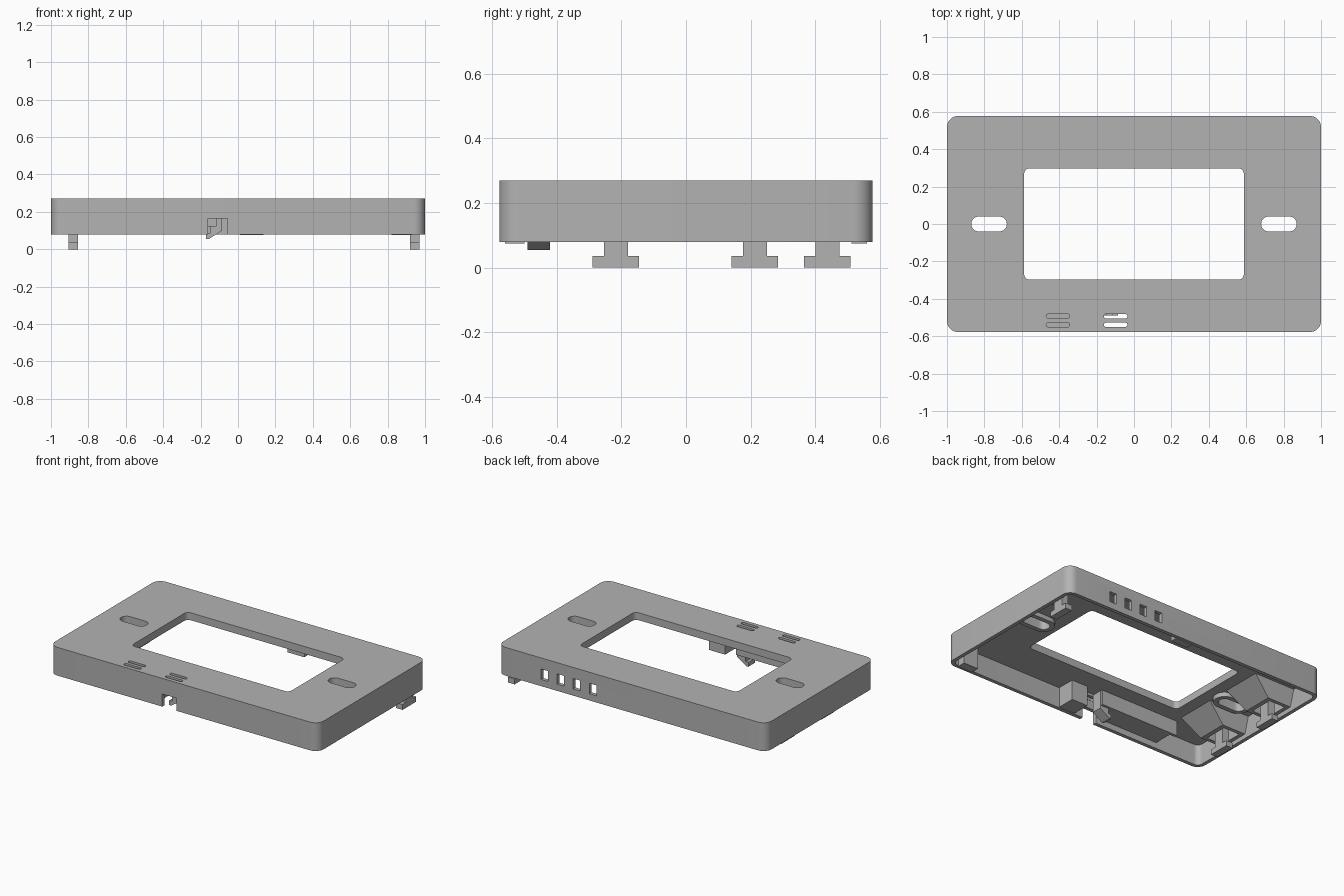
import bpy, bmesh, math
from mathutils import Vector

if "Cube" in bpy.data.objects:
    bpy.data.objects.remove(bpy.data.objects["Cube"], do_unlink=True)

GREY = (0.45, 0.45, 0.45, 1)
grey = bpy.data.materials.new("plain grey plastic")
grey.use_nodes = True
grey.diffuse_color = GREY
grey.node_tree.nodes["Principled BSDF"].inputs["Base Color"].default_value = GREY

LOW, TOP, PLATE = 0.08, 0.27, 0.22
WALL = 0.025


def prism(name, points, direction):
    """Extrude a flat outline along a direction."""
    bm = bmesh.new()
    face = bm.faces.new([bm.verts.new(p) for p in points])
    moved = bmesh.ops.extrude_face_region(bm, geom=[face])["geom"]
    verts = [v for v in moved if isinstance(v, bmesh.types.BMVert)]
    bmesh.ops.translate(bm, verts=verts, vec=Vector(direction))
    bmesh.ops.recalc_face_normals(bm, faces=bm.faces)
    mesh = bpy.data.meshes.new(name)
    bm.to_mesh(mesh)
    bm.free()
    ob = bpy.data.objects.new(name, mesh)
    bpy.context.collection.objects.link(ob)
    mesh.materials.append(grey)
    return ob


def box(name, x0, x1, y0, y1, z0, z1):
    outline = [(x0, y0, z0), (x1, y0, z0), (x1, y1, z0), (x0, y1, z0)]
    return prism(name, outline, (0, 0, z1 - z0))


def rounded(name, cx, cy, w, d, r, z0, z1, steps=8):
    """Upright block with rounded corners."""
    pts = []
    for q, (sx, sy) in enumerate([(1, 1), (-1, 1), (-1, -1), (1, -1)]):
        ox, oy = cx + sx * (w / 2 - r), cy + sy * (d / 2 - r)
        for i in range(steps + 1):
            a = (q + i / steps) * math.pi / 2
            p = (ox + r * math.cos(a), oy + r * math.sin(a), z0)
            if not pts or (Vector(p) - Vector(pts[-1])).length > 1e-4:
                pts.append(p)
    if (Vector(pts[0]) - Vector(pts[-1])).length < 1e-4:
        pts.pop()
    return prism(name, pts, (0, 0, z1 - z0))


def cut(ob, cutter):
    mod = ob.modifiers.new("cut", 'BOOLEAN')
    mod.operation = 'DIFFERENCE'
    mod.solver = 'EXACT'
    mod.object = cutter
    bpy.context.view_layer.objects.active = ob
    bpy.ops.object.modifier_apply(modifier=mod.name)
    bpy.data.objects.remove(cutter, do_unlink=True)


def smooth(ob):
    bpy.ops.object.select_all(action='DESELECT')
    ob.select_set(True)
    bpy.context.view_layer.objects.active = ob
    bpy.ops.object.shade_smooth_by_angle(angle=math.radians(30))


# Cover shell, open underneath
cover = rounded("cover_shell", 0, 0, 2, 1.155, 0.06, LOW, TOP)
cut(cover, rounded("hollow", 0, 0, 2 - 2 * WALL, 1.155 - 2 * WALL, 0.035, 0, PLATE))
cut(cover, rounded("window", 0, 0, 1.175, 0.595, 0.03, 0.1, 0.4))

# Screw slots with raised collars
for side in (-1, 1):
    x = side * 0.775
    cut(cover, rounded("slot", x, 0, 0.19, 0.08, 0.04, 0.1, 0.4))
    collar = rounded("screw_slot_collar", x, 0, 0.25, 0.14, 0.07, 0.19, PLATE + 0.005)
    cut(collar, rounded("slot", x, 0, 0.19, 0.08, 0.04, 0.1, 0.4))
    smooth(collar)

# Indicator slots along the front edge
for x in (-0.407, -0.098):
    for y in (-0.493, -0.539):
        cut(cover, rounded("slot", x, y, 0.125, 0.024, 0.0115, 0.2, 0.4, 4))

# Vent openings in the back wall
for i in range(4):
    x = 0.29 + i * 0.12
    cut(cover, box("vent", x - 0.026, x + 0.026, 0.5, 0.7, 0.125, 0.195))

# Latch notch in the front wall
cut(cover, box("notch", -0.16, -0.055, -0.7, -0.535, 0, 0.165))
smooth(cover)


# T-shaped mounting clips
def clip(name, x0, y, z_top):
    half = [(0.072, 0), (0.072, 0.036), (0.037, 0.036), (0.037, z_top)]
    outline = half + [(-a, b) for a, b in reversed(half)]
    prism(name, [(x0, y + a, b) for a, b in outline], (0.05, 0, 0))


clip("right_front_clip", -0.905, -0.217, PLATE + 0.01)
clip("right_back_clip", -0.905, 0.213, PLATE + 0.01)
clip("left_back_clip", 0.92, 0.437, PLATE + 0.01)

# Tapered housings around the right-hand clips
for name, y in (("front_clip_housing", -0.217), ("back_clip_housing", 0.213)):
    housing = box(name, -0.98, -0.66, y - 0.14, y + 0.14, 0.11, PLATE + 0.01)
    for v in housing.data.vertices:
        if v.co.z < 0.15:
            v.co.y = y + (v.co.y - y) * 0.75
            if v.co.x > -0.9:
                v.co.x = -0.8
    cut(housing, box("pocket", -0.95, -0.83, y - 0.08, y + 0.08, 0, 0.2))

# Ribs beside the left-hand clip
for y in (0.35, 0.525):
    box("left_clip_rib", 0.86, 0.98, y - 0.01, y + 0.01, 0.11, PLATE + 0.005)

# Latch hook behind the notch
hook = [(-0.17, 0.055), (-0.155, 0.055), (-0.085, 0.1), (-0.085, 0.125),
        (-0.15, 0.125), (-0.15, 0.085), (-0.17, 0.085)]
prism("latch_hook", [(x, -0.49, z) for x, z in hook], (0, 0.07, 0))
box("latch_arm", -0.115, -0.085, -0.49, -0.42, 0.12, PLATE + 0.005)

# Channel along the front wall
box("channel_rib", -0.68, -0.09, -0.425, -0.405, 0.12, PLATE + 0.005)
box("channel_floor", -0.64, -0.17, -0.56, -0.41, 0.12, 0.135)

# Support posts
box("front_post", 0.01, 0.13, -0.56, -0.43, 0.085, PLATE + 0.005)
box("corner_post", 0.82, 0.93, -0.56, -0.5, 0.075, PLATE + 0.005)
box("back_post", 0.01, 0.135, 0.512, 0.56, 0.075, PLATE + 0.005)
